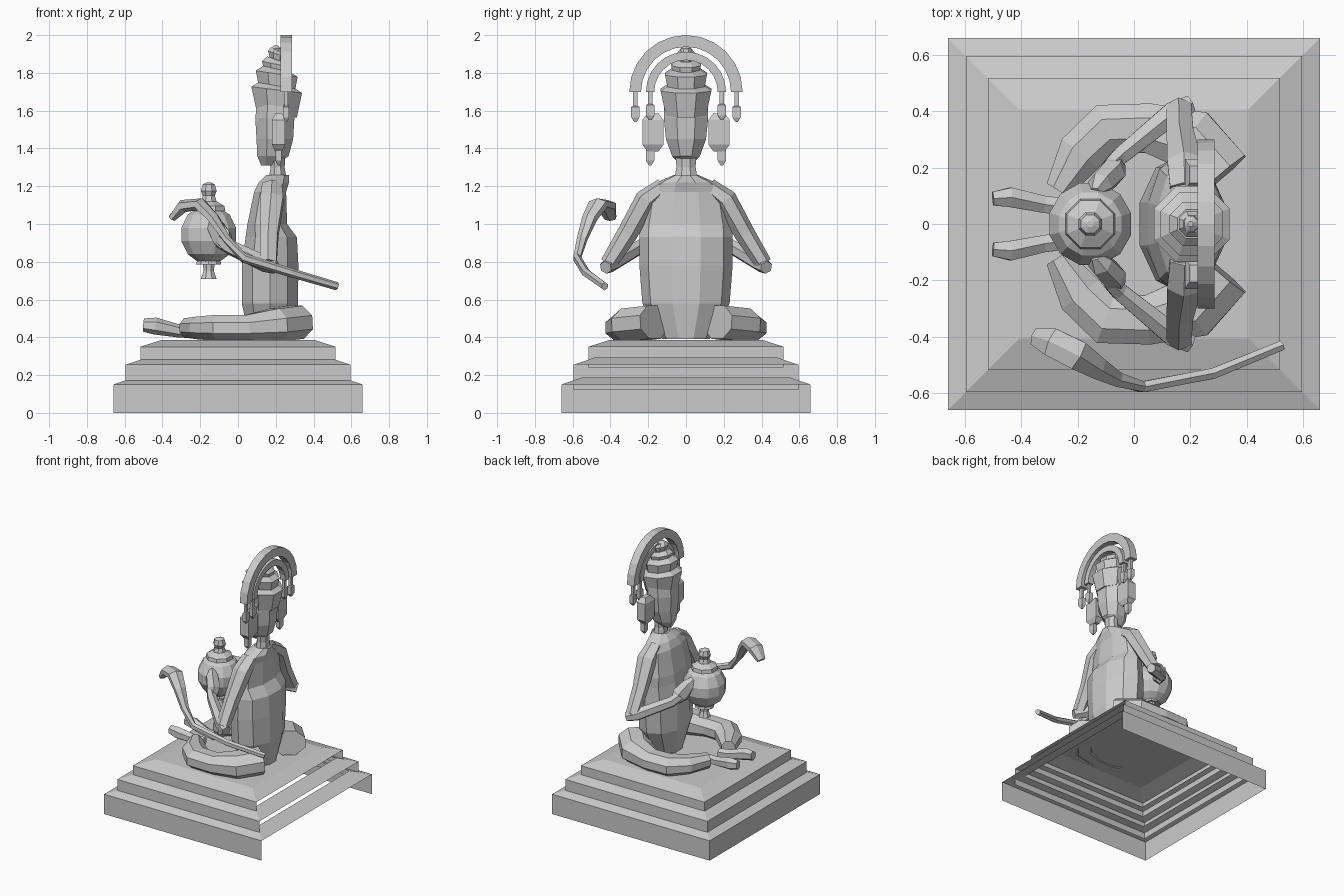
import bpy, bmesh, math
from mathutils import Vector


def make(name, rings, cap=True, skip=None):
    """Skin consecutive closed rings of points into one flat-shaded object."""
    bm = bmesh.new()
    vs = [[bm.verts.new(p) for p in r] for r in rings]
    n = len(rings[0])
    for a, b in zip(vs, vs[1:]):
        for i in range(n):
            j = (i + 1) % n
            bm.faces.new((a[i], a[j], b[j], b[i]))
    if cap:
        bm.faces.new(vs[0][::-1])
        bm.faces.new(vs[-1])
    bmesh.ops.recalc_face_normals(bm, faces=bm.faces)
    return finish(name, bm)


def finish(name, bm):
    me = bpy.data.meshes.new(name)
    bm.to_mesh(me)
    bm.free()
    ob = bpy.data.objects.new(name, me)
    bpy.context.collection.objects.link(ob)
    return ob


def oval(cx, cy, z, rx, ry, n=8, tilt=0.0):
    pts = []
    for i in range(n):
        a = 2 * math.pi * (i + 0.5) / n
        pts.append((cx + rx * math.cos(a), cy + ry * math.sin(a), z + tilt * math.cos(a)))
    return pts


def tube(name, path, n=6, side=1):
    """path rows: x, y, z, horizontal radius, vertical radius"""
    pts = [Vector((p[0], p[1] * side, p[2])) for p in path]
    rings = []
    for i, p in enumerate(pts):
        d = (pts[min(i + 1, len(pts) - 1)] - pts[max(i - 1, 0)]).normalized()
        s = d.cross(Vector((0, 0, 1))).normalized()
        u = s.cross(d)
        ring = []
        for k in range(n):
            a = 2 * math.pi * (k + 0.5) / n
            ring.append(p + s * math.cos(a) * path[i][3] + u * math.sin(a) * path[i][4])
        rings.append(ring)
    return make(name, rings)


def lathe(name, cx, profile, n=8, cap=True, tilt=0.0):
    return make(name, [oval(cx, 0, z, r, r, n, tilt) for r, z in profile], cap)


def block(name, x, y, levels):
    """Rectangular loft; levels rows: z, half x, half y"""
    return make(name, [[(x - a, y - b, z), (x + a, y - b, z), (x + a, y + b, z), (x - a, y + b, z)]
                       for z, a, b in levels])


# stepped plinth: open underneath, walls missing on the +x side
for k, (h, z0, z1, z2) in enumerate([(0.66, 0, 0.15, 0.188), (0.595, 0.125, 0.255, 0.293),
                                     (0.517, 0.24, 0.35, 0.386)]):
    bm = bmesh.new()
    sq = [(-1, -1), (1, -1), (1, 1), (-1, 1)]
    r = [[bm.verts.new((x * s, y * s, z)) for x, y in sq]
         for s, z in [(h, z0), (h, z1), (h - 0.112, z2)]]
    for lvl in range(2):
        for i in range(4):
            if lvl == 0 and i == 1:
                continue
            j = (i + 1) % 4
            bm.faces.new((r[lvl][i], r[lvl][j], r[lvl + 1][j], r[lvl + 1][i]))
    if k == 2:
        bm.faces.new(r[2])
    finish("plinth_step_%d" % (k + 1), bm)

# torso: z, front x, back x, half width
torso = [(0.39, 0.06, 0.29, 0.12), (0.58, 0.02, 0.318, 0.22), (0.78, 0.02, 0.32, 0.235),
         (0.93, 0.04, 0.312, 0.235), (1.0, 0.05, 0.26, 0.23), (1.17, 0.085, 0.255, 0.2),
         (1.22, 0.11, 0.27, 0.15), (1.26, 0.15, 0.27, 0.06)]
make("torso", [oval((a + b) / 2, 0, z, (b - a) / 2 * 1.05, w * 1.05, 10) for z, a, b, w in torso])

# neck and face
make("neck", [oval(0.21, 0, 1.22, 0.055, 0.07), oval(0.21, 0, 1.3, 0.04, 0.055),
              oval(0.21, 0, 1.38, 0.045, 0.06)])
make("head", [oval(x, 0, z, rx, ry) for x, z, rx, ry in
              [(0.16, 1.31, 0.04, 0.03), (0.185, 1.36, 0.09, 0.08), (0.195, 1.45, 0.105, 0.115),
               (0.195, 1.56, 0.112, 0.127), (0.2, 1.66, 0.105, 0.125)]])

# stacked crown of flared tiers and a finial
crown = [(0.115, 0.145, 1.58, 1.71, 1.74), (0.1, 0.12, 1.7, 1.795, 1.82),
         (0.07, 0.085, 1.79, 1.845, 1.87), (0.035, 0.05, 1.85, 1.9, 1.92)]
for k, (r0, r1, z0, z1, z2) in enumerate(crown):
    lathe("crown_tier_%d" % (k + 1), 0.205,
          [(r0, z0), (r1, z1), (r1 * 0.65, z2)], tilt=-0.018)
lathe("crown_finial", 0.2, [(0.035, 1.89), (0.03, 1.93), (0.01, 1.945)])


# arched halo bands behind the crown
def arch(name, x0, x1, ro, ri, zc, n=12):
    rings = []
    for i in range(n + 1):
        a = math.pi * i / n
        c, s = math.cos(a), math.sin(a)
        rings.append([(x0, ro * c, zc + ro * s), (x1, ro * c, zc + ro * s),
                      (x1, ri * c, zc + ri * s), (x0, ri * c, zc + ri * s)])
    make(name, rings)


arch("outer_halo", 0.225, 0.285, 0.3, 0.238, 1.7)
arch("inner_halo", 0.235, 0.28, 0.212, 0.168, 1.7)

for side, tag in ((1, "left"), (-1, "right")):
    # pendants hanging from halo and ears
    for label, x, y, zt, zb in (("outer", 0.255, 0.268, 1.72, 1.54), ("inner", 0.255, 0.19, 1.7, 1.55),
                                ("ear", 0.215, 0.19, 1.41, 1.31)):
        block("%s_pendant_%s" % (label, tag), x, y * side,
              [(zb, 0.006, 0.006), (zb + 0.025, 0.016, 0.022), (zb + 0.08, 0.016, 0.022),
               (zb + 0.085, 0.01, 0.012), (zt, 0.01, 0.012)])
    # ear ornament
    block("ear_" + tag, 0.215, 0.175 * side,
          [(1.385, 0.018, 0.03), (1.42, 0.035, 0.056), (1.55, 0.035, 0.056), (1.585, 0.018, 0.03)])
    # upper arm, forearm and hand
    tube("upper_arm_" + tag, [(0.18, 0.12, 1.2, 0.06, 0.045), (0.18, 0.21, 1.13, 0.07, 0.06),
                              (0.165, 0.31, 0.95, 0.055, 0.055), (0.16, 0.41, 0.79, 0.05, 0.045)], 6, side)
    tube("forearm_" + tag, [(0.2, 0.425, 0.77, 0.035, 0.035), (0.14, 0.395, 0.79, 0.045, 0.045),
                            (-0.05, 0.24, 0.88, 0.035, 0.04), (-0.09, 0.2, 0.92, 0.03, 0.035)], 6, side)
    tube("hand_" + tag, [(-0.06, 0.21, 0.88, 0.03, 0.04), (-0.08, 0.18, 0.92, 0.05, 0.065),
                         (-0.12, 0.14, 0.99, 0.045, 0.05), (-0.14, 0.11, 1.02, 0.02, 0.03)], 6, side)
    # folded leg and foot
    tube("leg_" + tag, [(0.31, 0.17, 0.48, 0.12, 0.095), (0.2, 0.3, 0.465, 0.12, 0.095),
                        (0.05, 0.34, 0.45, 0.095, 0.075), (-0.1, 0.335, 0.45, 0.1, 0.075),
                        (-0.19, 0.25, 0.45, 0.09, 0.065), (-0.27, 0.12, 0.45, 0.05, 0.055)], 8, side)
    tube("foot_" + tag, [(-0.24, 0.06, 0.43, 0.035, 0.035), (-0.32, 0.07, 0.435, 0.035, 0.035),
                         (-0.44, 0.095, 0.46, 0.04, 0.045), (-0.5, 0.09, 0.465, 0.028, 0.035)], 6, side)

# lidded round pot held in front
lathe("pot_body", -0.155, [(0.06, 0.8), (0.115, 0.84), (0.15, 0.91), (0.15, 0.98),
                           (0.115, 1.05), (0.06, 1.085)], 12)
lathe("pot_skirt", -0.155, [(0.07, 0.785), (0.06, 0.83)], 10, cap=False)
lathe("pot_foot", -0.155, [(0.045, 0.71), (0.03, 0.75), (0.035, 0.81)], 8, cap=False)
lathe("pot_lid", -0.155, [(0.095, 1.07), (0.09, 1.095), (0.045, 1.12), (0.035, 1.15),
                          (0.045, 1.175), (0.035, 1.21), (0.012, 1.22)])

# curved staff with a swollen, drooping end
tube("staff", [(0.525, -0.43, 0.67, 0.02, 0.022), (0.28, -0.53, 0.742, 0.022, 0.024),
               (0.03, -0.577, 0.82, 0.022, 0.026), (-0.06, -0.55, 0.92, 0.03, 0.022),
               (-0.13, -0.51, 1.03, 0.045, 0.03), (-0.2, -0.465, 1.105, 0.06, 0.033),
               (-0.29, -0.42, 1.095, 0.058, 0.035), (-0.35, -0.4, 1.03, 0.035, 0.02)], 6)
